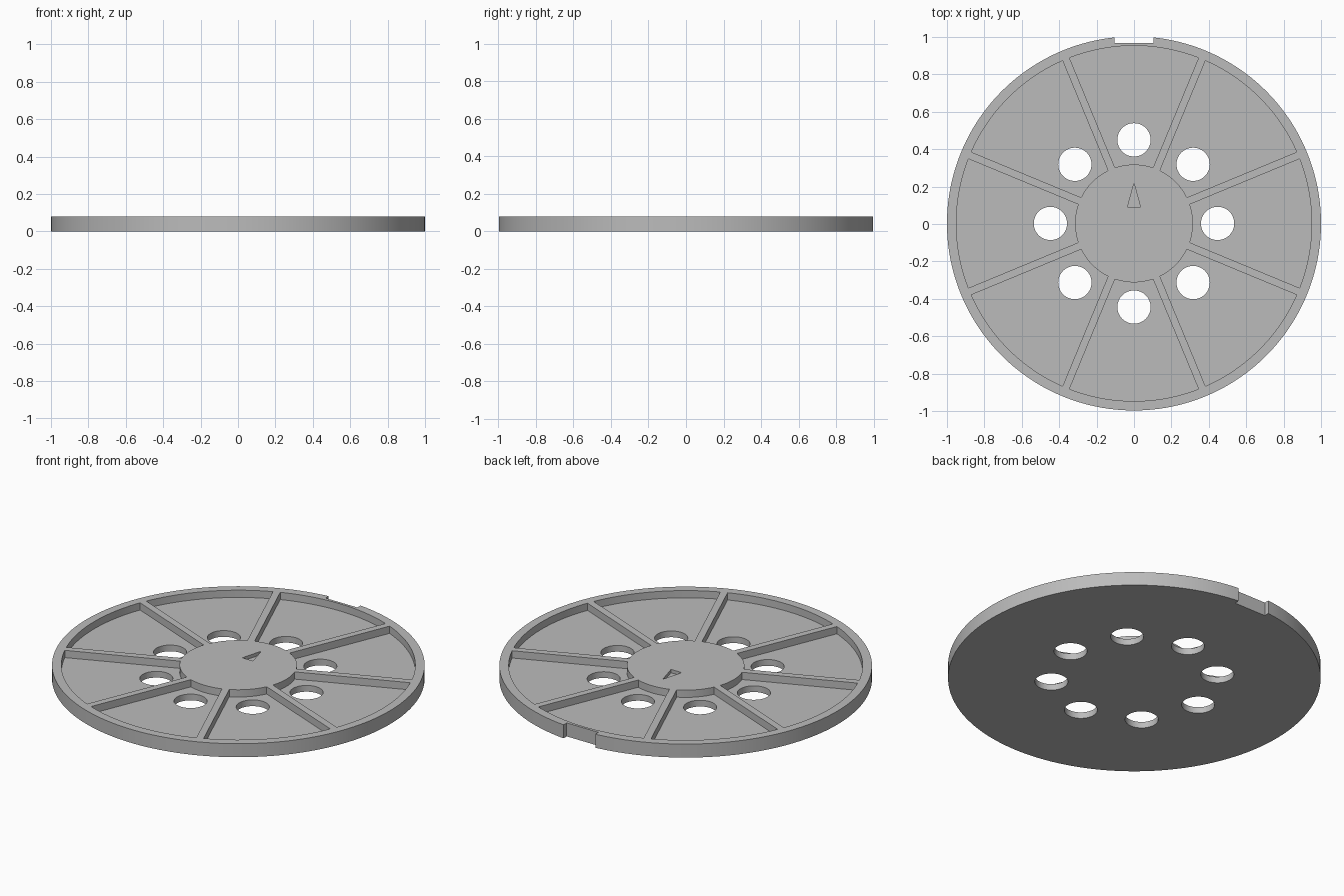
import bpy
import bmesh
from math import sin, cos, asin, pi, sqrt

if "Cube" in bpy.data.objects:
    bpy.data.objects.remove(bpy.data.objects["Cube"])

CY = 0.003            # disc centre, shifted because the notch trims the back
HEIGHT, FLOOR = 0.08, 0.037
RIM, HUB, RIB = 0.95, 0.315, 0.02
SPOKES = 8


def arc(radius, start, end, steps, centre=(0, 0)):
    """Points along an arc, both ends included."""
    return [(centre[0] + radius * cos(start + (end - start) * i / steps),
             centre[1] + radius * sin(start + (end - start) * i / steps))
            for i in range(steps + 1)]


def prisms(name, outlines, bottom, top):
    """One object made of upright prisms with the given outlines."""
    bm = bmesh.new()
    for outline in outlines:
        face = bm.faces.new([bm.verts.new((x, y + CY, bottom)) for x, y in outline])
        extruded = bmesh.ops.extrude_face_region(bm, geom=[face])["geom"]
        verts = [v for v in extruded if isinstance(v, bmesh.types.BMVert)]
        bmesh.ops.translate(bm, vec=(0, 0, top - bottom), verts=verts)
    bmesh.ops.recalc_face_normals(bm, faces=bm.faces)
    mesh = bpy.data.meshes.new(name)
    bm.to_mesh(mesh)
    bm.free()
    obj = bpy.data.objects.new(name, mesh)
    bpy.context.collection.objects.link(obj)
    return obj


def cut(body, cutter):
    """Subtract the cutter from the body and discard it."""
    mod = body.modifiers.new("cut", "BOOLEAN")
    mod.operation, mod.solver, mod.object = "DIFFERENCE", "EXACT", cutter
    bpy.context.view_layer.objects.active = body
    bpy.ops.object.modifier_apply(modifier=mod.name)
    bpy.data.objects.remove(cutter)


# Disc with a rectangular notch in its back edge
NOTCH, NOTCH_Y = 0.104, 0.965
gap = asin(NOTCH)
outline = arc(1, pi / 2 + gap, 2.5 * pi - gap, 180)
outline += [(NOTCH, NOTCH_Y), (-NOTCH, NOTCH_Y)]
disc = prisms("wheel_disc", [outline], 0, HEIGHT)

# Wedge pockets between parallel-sided ribs, hub and rim
pockets = []
for k in range(SPOKES):
    mid, half = k * 2 * pi / SPOKES, pi / SPOKES
    outer, inner = half - asin(RIB / RIM), half - asin(RIB / HUB)
    pockets.append(arc(RIM, mid - outer, mid + outer, 20)
                   + arc(HUB, mid + inner, mid - inner, 12))
cut(disc, prisms("pocket_cutter", pockets, FLOOR, HEIGHT + 0.1))

# Engraved pointer on the hub
pointer = [(-0.035, 0.087), (0.035, 0.087), (0, 0.215)]
cut(disc, prisms("pointer_cutter", [pointer], HEIGHT - 0.02, HEIGHT + 0.1))

# Ring of round through holes
holes = []
for k in range(SPOKES):
    a = k * 2 * pi / SPOKES
    holes.append(arc(0.089, 0, 2 * pi, 48, (0.447 * cos(a), 0.447 * sin(a)))[:-1])
cut(disc, prisms("hole_cutter", holes, -0.1, HEIGHT + 0.1))

# Plain grey material
grey = bpy.data.materials.new("grey")
grey.use_nodes = True
colour = (0.5, 0.5, 0.5, 1)
grey.diffuse_color = colour
grey.node_tree.nodes["Principled BSDF"].inputs["Base Color"].default_value = colour
disc.data.materials.clear()
disc.data.materials.append(grey)

# Smooth round walls, crisp edges
bpy.ops.object.select_all(action="DESELECT")
disc.select_set(True)
bpy.context.view_layer.objects.active = disc
bpy.ops.object.shade_smooth_by_angle(angle=pi / 6)
